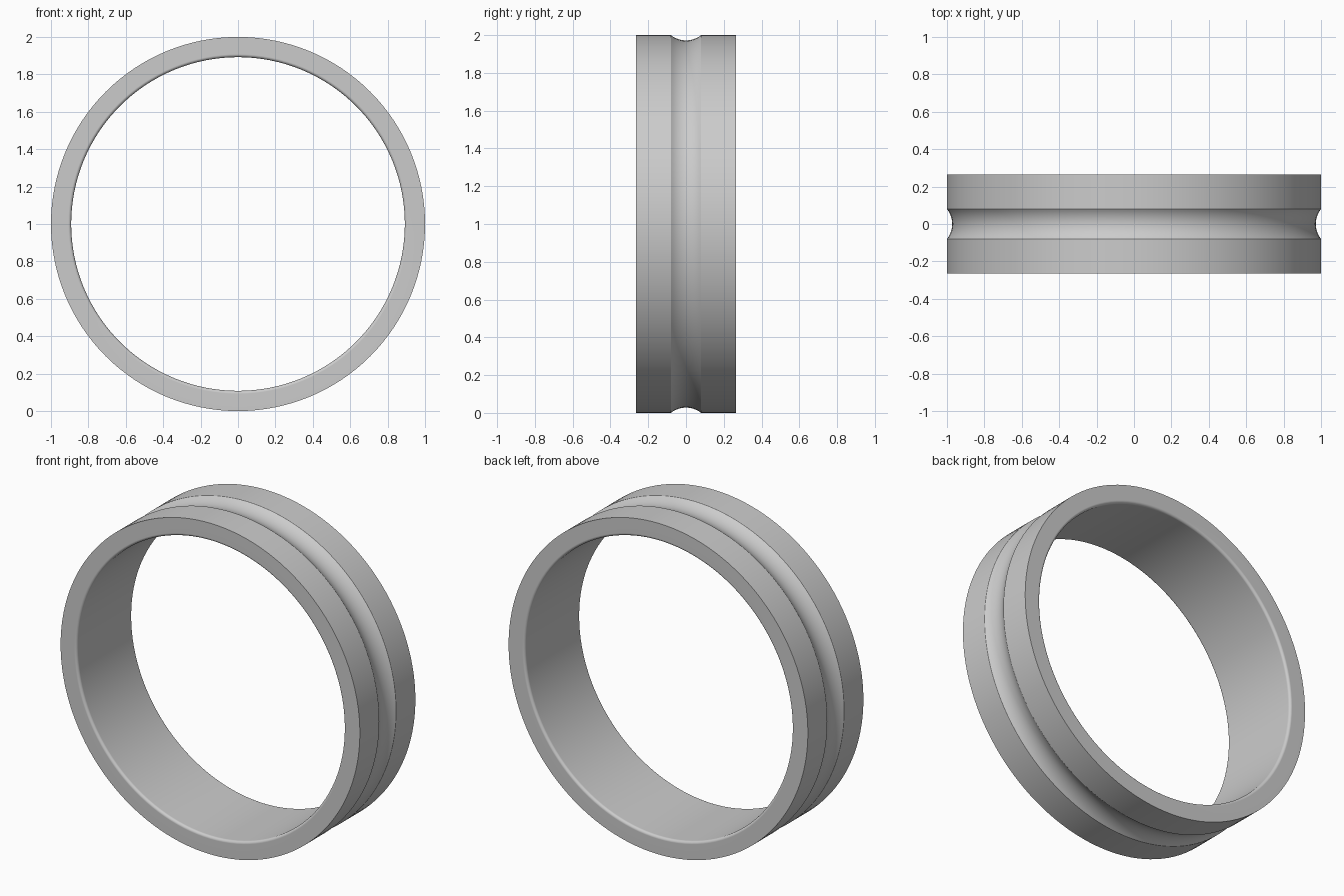
import bpy, bmesh
from math import sin, cos, asin, pi, radians
from mathutils import Vector

cube = bpy.data.objects.get("Cube")
if cube:
    bpy.data.objects.remove(cube, do_unlink=True)

OUTER, INNER, HALF_WIDTH = 1.0, 0.892, 0.265
GROOVE_HALF, GROOVE_DEPTH = 0.08, 0.028
FILLET = 0.016
SEGMENTS = 128

# Plain grey material
grey = bpy.data.materials.new("plain_grey")
grey.use_nodes = True
colour = (0.6, 0.6, 0.6, 1)
grey.diffuse_color = colour
grey.node_tree.nodes["Principled BSDF"].inputs["Base Color"].default_value = colour


def arc(centre_r, centre_y, radius, start, end, steps):
    """Profile points (radius, y) along a circular arc."""
    return [(centre_r + radius * cos(start + (end - start) * i / steps),
             centre_y + radius * sin(start + (end - start) * i / steps))
            for i in range(steps + 1)]


# Cross-section: outer wall with round groove, flat sides, rounded bore edges
groove_r = (GROOVE_HALF ** 2 + GROOVE_DEPTH ** 2) / (2 * GROOVE_DEPTH)
sweep = asin(GROOVE_HALF / groove_r)
profile = [(OUTER, -HALF_WIDTH)]
profile += arc(OUTER - GROOVE_DEPTH + groove_r, 0, groove_r, pi + sweep, pi - sweep, 12)
profile += [(OUTER, HALF_WIDTH)]
profile += arc(INNER + FILLET, HALF_WIDTH - FILLET, FILLET, pi / 2, pi, 5)
profile += arc(INNER + FILLET, FILLET - HALF_WIDTH, FILLET, pi, 1.5 * pi, 5)

# Spin the cross-section around the y axis
bm = bmesh.new()
verts = [bm.verts.new((r, y, 1)) for r, y in profile]
edges = [bm.edges.new((v, verts[(i + 1) % len(verts)])) for i, v in enumerate(verts)]
bmesh.ops.spin(bm, geom=verts + edges, cent=Vector((0, 0, 1)), axis=Vector((0, 1, 0)),
               angle=2 * pi, steps=SEGMENTS, use_merge=False)
bmesh.ops.remove_doubles(bm, verts=bm.verts, dist=0.0005)
bmesh.ops.recalc_face_normals(bm, faces=bm.faces)

mesh = bpy.data.meshes.new("grooved_ring")
bm.to_mesh(mesh)
bm.free()
mesh.materials.append(grey)
ring = bpy.data.objects.new("grooved_ring", mesh)
bpy.context.collection.objects.link(ring)

# Smooth walls, crisp rims and groove edges
bpy.ops.object.select_all(action='DESELECT')
ring.select_set(True)
bpy.context.view_layer.objects.active = ring
bpy.ops.object.shade_smooth_by_angle(angle=radians(25))
weighted = ring.modifiers.new("even_shading", 'WEIGHTED_NORMAL')
weighted.keep_sharp = True
